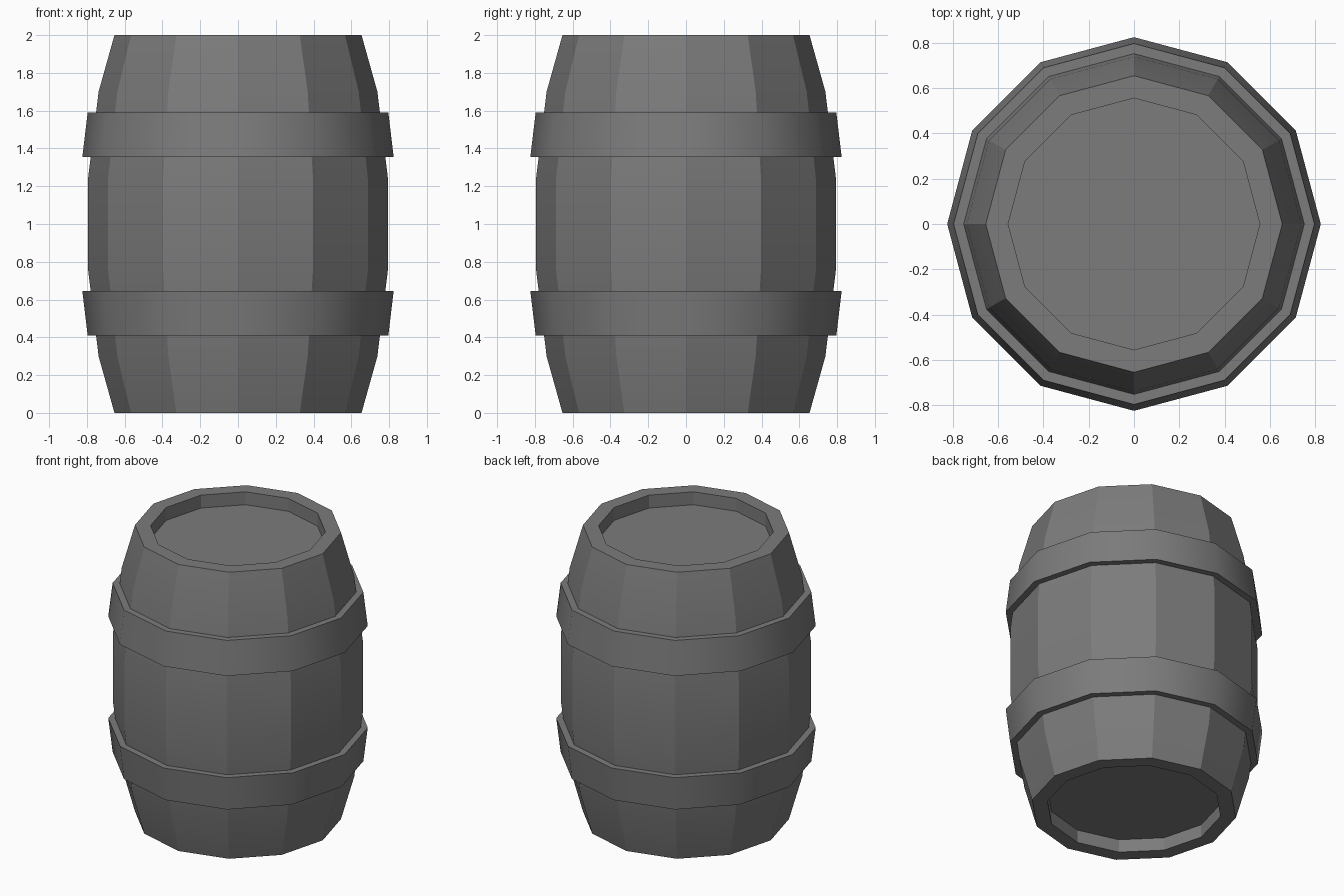
import bpy, bmesh
from math import sin, cos, pi, radians

if "Cube" in bpy.data.objects:
    bpy.data.objects.remove(bpy.data.objects["Cube"])

SIDES = 12

dark_grey = bpy.data.materials.new("dark_grey")
dark_grey.diffuse_color = (0.2, 0.2, 0.2, 1)
dark_grey.use_nodes = True
dark_grey.node_tree.nodes["Principled BSDF"].inputs["Base Color"].default_value = dark_grey.diffuse_color


def lathe(name, profile, closed=False, flat_staves=False):
    """Revolve (radius, z) points, listed bottom to top on the outside, round z."""
    bm = bmesh.new()
    rings = [[bm.verts.new((r * cos(2 * pi * i / SIDES), r * sin(2 * pi * i / SIDES), z))
              for i in range(SIDES)] for r, z in profile]
    pairs = list(zip(rings, rings[1:]))
    if closed:
        pairs.append((rings[-1], rings[0]))
    else:
        bm.faces.new(rings[0])
        bm.faces.new(rings[-1])
    for a, b in pairs:
        for i in range(SIDES):
            j = (i + 1) % SIDES
            bm.faces.new((a[i], a[j], b[j], b[i]))
    bmesh.ops.recalc_face_normals(bm, faces=bm.faces)
    for f in bm.faces:
        f.smooth = True
    for e in bm.edges:
        p, q = (v.co for v in e.verts)
        stave_edge = abs(p.x * q.y - p.y * q.x) < 1e-5
        e.smooth = e.calc_face_angle(0) < radians(31) and not (flat_staves and stave_edge)
    mesh = bpy.data.meshes.new(name)
    bm.to_mesh(mesh)
    bm.free()
    mesh.materials.append(dark_grey)
    obj = bpy.data.objects.new(name, mesh)
    bpy.context.collection.objects.link(obj)
    return obj


def mirrored(points):
    """Flip a profile about mid height, keeping its order bottom to top."""
    return [(r, 2 - z) for r, z in reversed(points)]


# Barrel body with recessed ends
lower = [(0.555, 0.09), (0.555, 0.0), (0.654, 0.0), (0.738, 0.30), (0.794, 0.76)]
lathe("barrel_body", lower + mirrored(lower), flat_staves=True)

# Hoops, tapered towards the barrel ends
hoop = [(0.742, 0.41), (0.796, 0.41), (0.824, 0.645), (0.77, 0.645)]
lathe("lower_hoop", hoop, closed=True)
lathe("upper_hoop", mirrored(hoop), closed=True)
